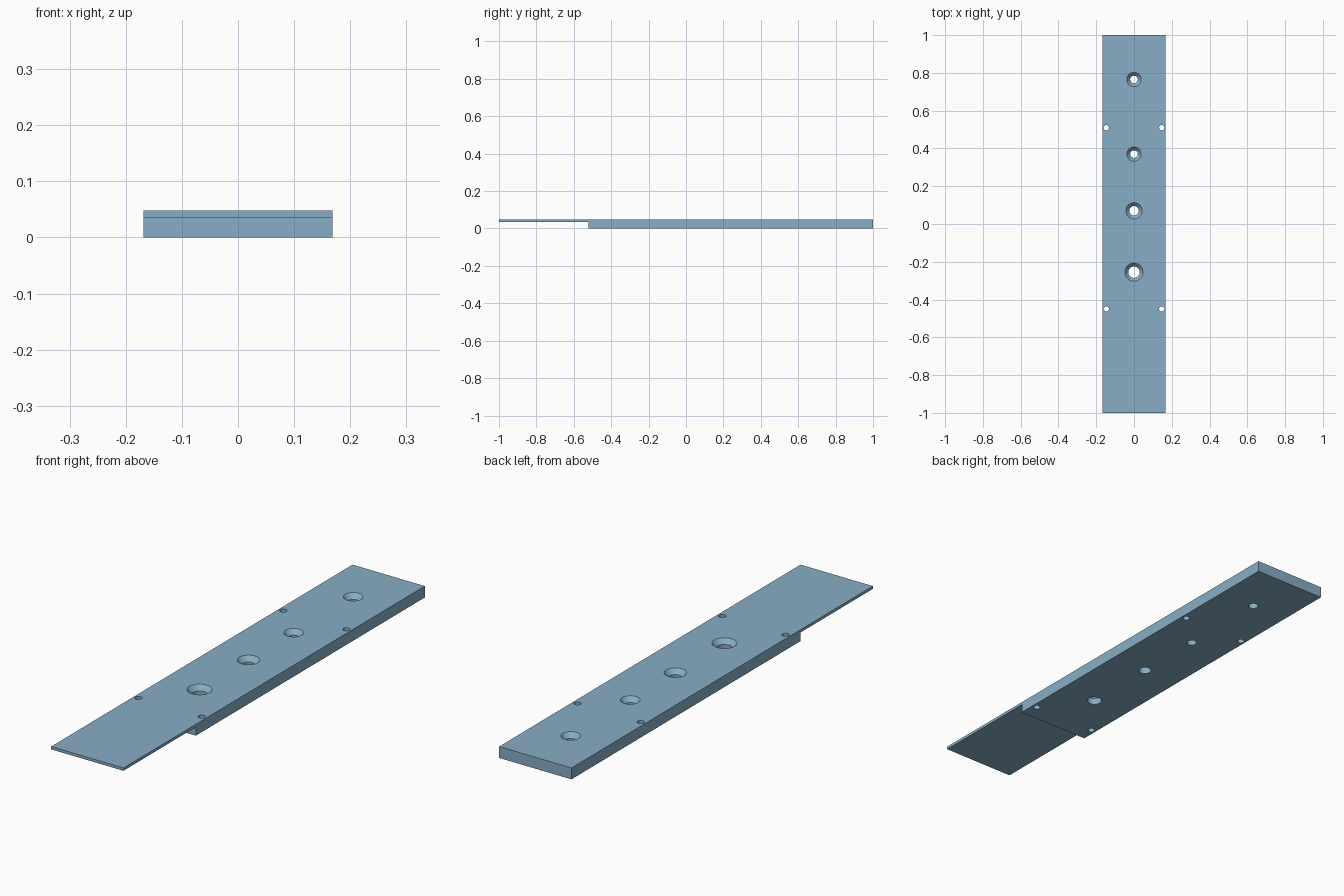
import bpy, bmesh, math

if "Cube" in bpy.data.objects:
    bpy.data.objects.remove(bpy.data.objects["Cube"])

W, H, LIP = 0.168, 0.048, 0.036   # half width, height, underside of thin tongue
STEP_Y = -0.52

steel = bpy.data.materials.new("steel_blue")
steel.diffuse_color = (0.246, 0.423, 0.558, 1)
steel.use_nodes = True
steel.node_tree.nodes["Principled BSDF"].inputs["Base Color"].default_value = steel.diffuse_color


def make_object(name, bm):
    bmesh.ops.recalc_face_normals(bm, faces=bm.faces)
    mesh = bpy.data.meshes.new(name)
    bm.to_mesh(mesh)
    bm.free()
    mesh.materials.append(steel)
    obj = bpy.data.objects.new(name, mesh)
    bpy.context.collection.objects.link(obj)
    return obj


def add_lathe(bm, x, y, profile, n=48):
    """Closed solid of revolution from (radius, z) pairs, bottom to top."""
    rings = [[bm.verts.new((x + r * math.cos(2 * math.pi * i / n),
                            y + r * math.sin(2 * math.pi * i / n), z))
              for i in range(n)] for r, z in profile]
    for a, b in zip(rings, rings[1:]):
        for i in range(n):
            j = (i + 1) % n
            bm.faces.new((a[i], a[j], b[j], b[i]))
    bm.faces.new(rings[0][::-1])
    bm.faces.new(rings[-1])


# Stepped plate: side profile extruded across the width
bm = bmesh.new()
side = [(-1, LIP), (STEP_Y, LIP), (STEP_Y, 0), (1, 0), (1, H), (-1, H)]
face = bm.faces.new([bm.verts.new((-W, y, z)) for y, z in side])
ext = bmesh.ops.extrude_face_region(bm, geom=[face])
for v in ext["geom"]:
    if isinstance(v, bmesh.types.BMVert):
        v.co.x = W
plate = make_object("stepped_plate", bm)

# Cutter for countersunk centre holes and small edge holes
bm = bmesh.new()
for y, bore, rim in ((0.765, 0.020, 0.038), (0.37, 0.020, 0.038),
                     (0.07, 0.025, 0.043), (-0.255, 0.030, 0.048)):
    sink = 0.02
    extra = 0.01 * (rim - bore) / sink
    add_lathe(bm, 0, y, [(bore, -0.01), (bore, H - sink), (rim + extra, H + 0.01)])
for x in (-0.147, 0.147):
    for y in (0.51, -0.45):
        add_lathe(bm, x, y, [(0.014, -0.01), (0.014, H + 0.01)], 32)
cutter = make_object("hole_cutter", bm)
cutter.hide_render = True

cut = plate.modifiers.new("holes", 'BOOLEAN')
cut.operation = 'DIFFERENCE'
cut.solver = 'EXACT'
cut.object = cutter

# Apply the cut, remove the helper, smooth the bores
bpy.context.view_layer.objects.active = plate
plate.select_set(True)
bpy.ops.object.modifier_apply(modifier=cut.name)
bpy.data.objects.remove(cutter)
bpy.ops.object.shade_smooth_by_angle(angle=math.radians(30))
